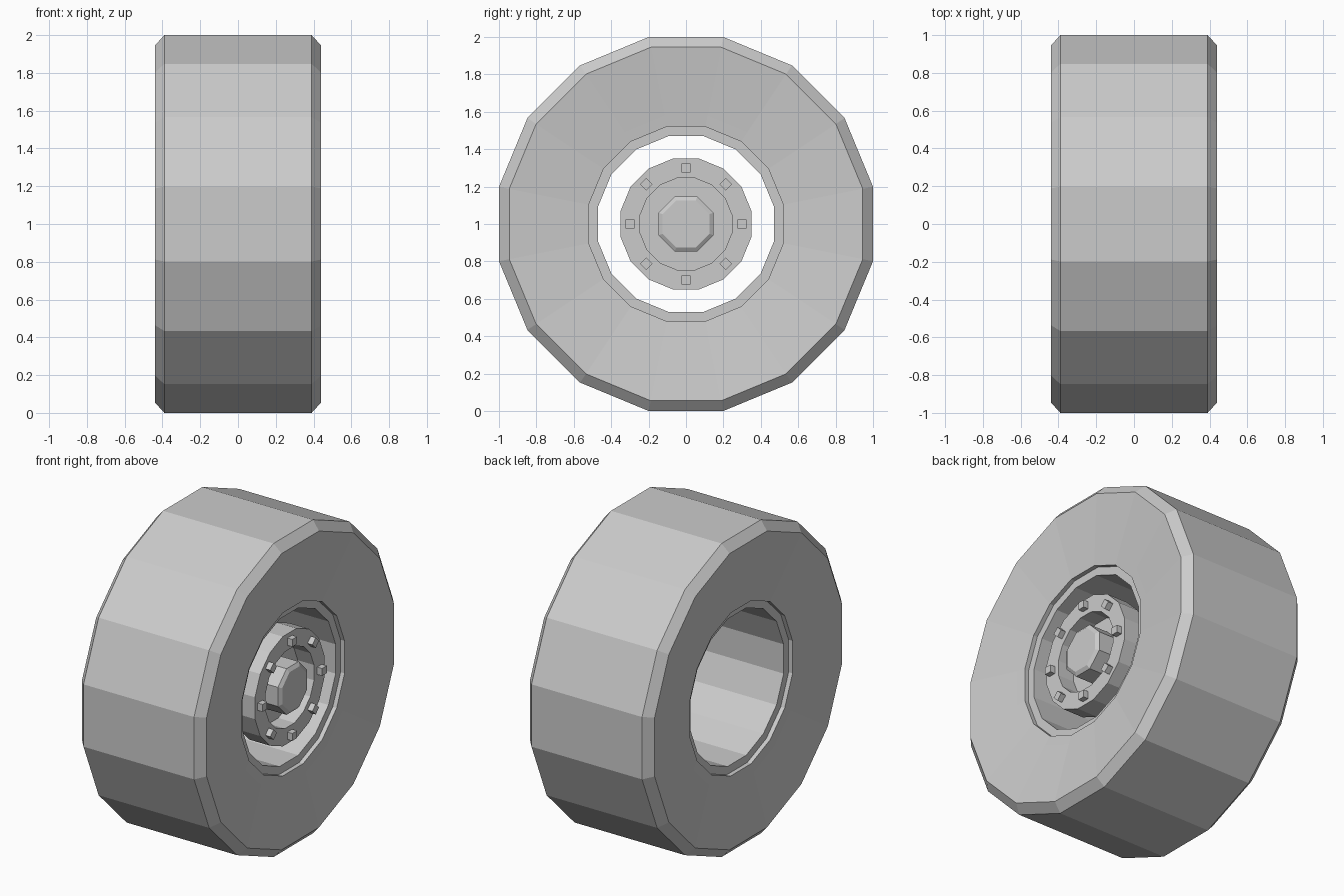
import bpy, bmesh, math
from mathutils import Matrix

if "Cube" in bpy.data.objects:
    bpy.data.objects.remove(bpy.data.objects["Cube"])

CZ = 1.0  # axle height


def lathe(name, profile, sides, closed=True):
    """Spin (apothem, x) points round the x axis; flats face up."""
    bm = bmesh.new()
    k = 1 / math.cos(math.pi / sides)
    rings = []
    for r, x in profile:
        ring = []
        for i in range(sides):
            a = 2 * math.pi * (i + 0.5) / sides
            ring.append(bm.verts.new((x, r * k * math.cos(a), CZ + r * k * math.sin(a))))
        rings.append(ring)
    pairs = list(zip(rings, rings[1:]))
    if closed:
        pairs.append((rings[-1], rings[0]))
    else:
        bm.faces.new(rings[0])
        bm.faces.new(rings[-1])
    for a, b in pairs:
        for i in range(sides):
            j = (i + 1) % sides
            bm.faces.new((a[i], a[j], b[j], b[i]))
    return finish(name, bm)


def finish(name, bm):
    bmesh.ops.recalc_face_normals(bm, faces=bm.faces)
    me = bpy.data.meshes.new(name)
    bm.to_mesh(me)
    bm.free()
    ob = bpy.data.objects.new(name, me)
    bpy.context.collection.objects.link(ob)
    return ob


# Tyre with dished sidewalls, stepped bead and open barrel
half = [(1.0, 0.39), (0.945, 0.44), (0.58, 0.395), (0.52, 0.388),
        (0.52, 0.36), (0.47, 0.36)]
lathe("tyre", half + [(r, -x) for r, x in reversed(half)], 16)

# Hub drum with a recessed middle
lathe("hub", [(0.35, 0.22), (0.35, 0.365), (0.245, 0.365), (0.245, 0.25)], 16, closed=False)

# Octagonal centre cap with chamfered rim
lathe("centre_cap", [(0.147, 0.24), (0.147, 0.385), (0.125, 0.40)], 8, closed=False)

# Eight square wheel bolts
bm = bmesh.new()
for i in range(8):
    m = (Matrix.Translation((0, 0, CZ)) @ Matrix.Rotation(i * math.pi / 4, 4, 'X')
         @ Matrix.Translation((0.375, 0, 0.30)) @ Matrix.Diagonal((0.05, 0.047, 0.047, 1)))
    bmesh.ops.create_cube(bm, size=1, matrix=m)
finish("wheel_bolts", bm)
